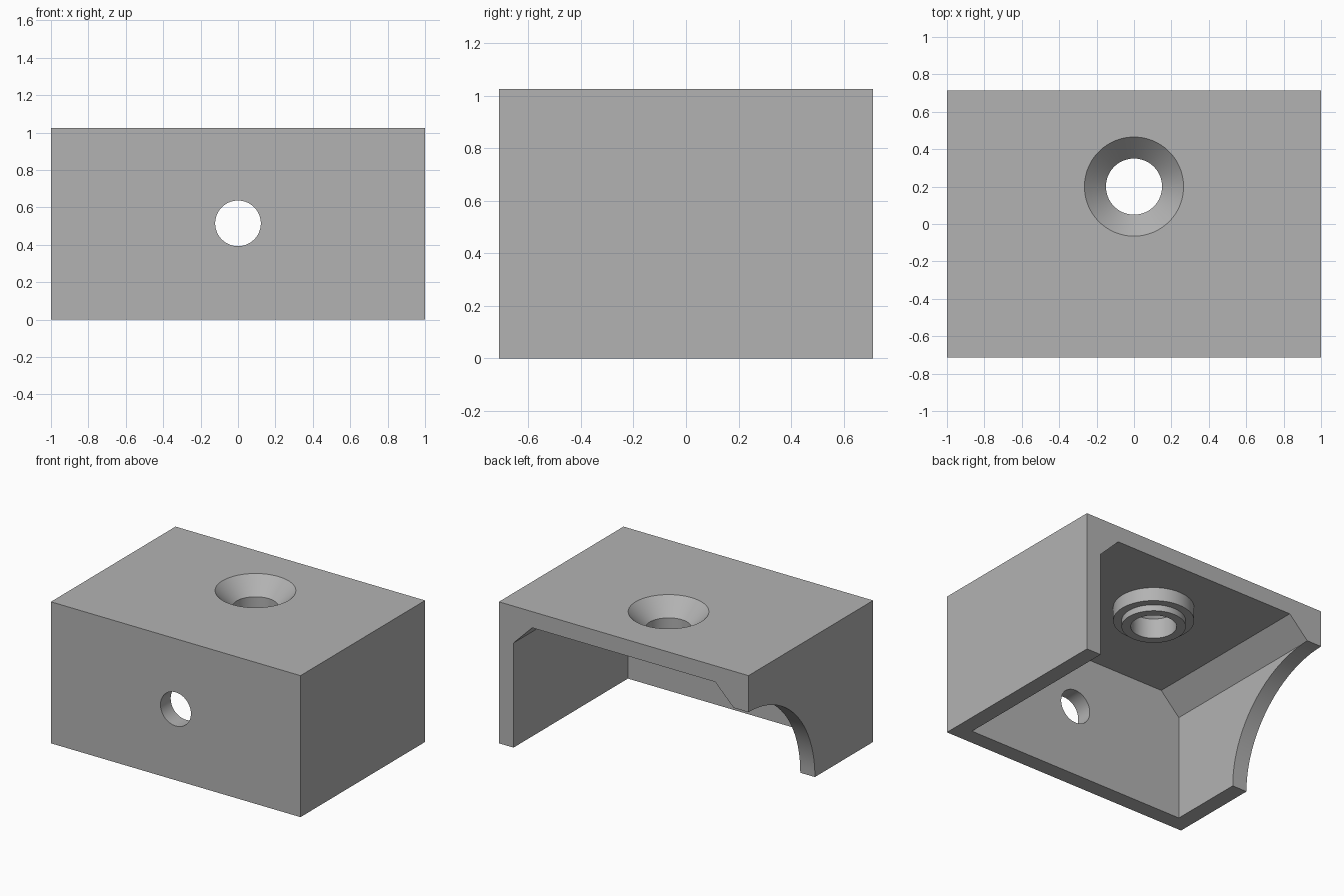
import bpy
import bmesh
from math import pi, radians
from mathutils import Matrix, Vector

if "Cube" in bpy.data.objects:
    bpy.data.objects.remove(bpy.data.objects["Cube"])

DEPTH, HEIGHT, WALL = 1.426, 1.025, 0.117
BACK = DEPTH / 2
CHAMFER = 0.15
INNER_X, CEILING = 1 - WALL, HEIGHT - WALL
BOLT_Y = 0.2

grey = bpy.data.materials.new("plain grey")
grey.use_nodes = True
colour = (0.45, 0.45, 0.45, 1)
grey.diffuse_color = colour
grey.node_tree.nodes["Principled BSDF"].inputs["Base Color"].default_value = colour


def make_object(name, bm):
    bmesh.ops.remove_doubles(bm, verts=bm.verts, dist=1e-5)
    bmesh.ops.recalc_face_normals(bm, faces=bm.faces)
    mesh = bpy.data.meshes.new(name)
    bm.to_mesh(mesh)
    bm.free()
    mesh.materials.append(grey)
    obj = bpy.data.objects.new(name, mesh)
    bpy.context.collection.objects.link(obj)
    return obj


def prism(name, outline, y_front, y_back):
    """Extrude an (x, z) outline along y."""
    bm = bmesh.new()
    face = bm.faces.new([bm.verts.new((x, y_front, z)) for x, z in outline])
    out = bmesh.ops.extrude_face_region(bm, geom=[face])
    moved = [v for v in out["geom"] if isinstance(v, bmesh.types.BMVert)]
    bmesh.ops.translate(bm, verts=moved, vec=(0, y_back - y_front, 0))
    return make_object(name, bm)


def lathe(name, outline, place, steps=96):
    """Turn an (r, z) outline about z, then place it."""
    bm = bmesh.new()
    verts = [bm.verts.new((r, 0, z)) for r, z in outline]
    edges = [bm.edges.new(pair) for pair in zip(verts, verts[1:])]
    bmesh.ops.spin(bm, geom=verts + edges, cent=(0, 0, 0), axis=(0, 0, 1),
                   angle=2 * pi, steps=steps)
    bmesh.ops.transform(bm, matrix=place, verts=bm.verts)
    return make_object(name, bm)


def rod(name, radius, low, high, place):
    return lathe(name, [(0, low), (radius, low), (radius, high), (0, high)], place)


def combine(target, other, operation):
    mod = target.modifiers.new(other.name, "BOOLEAN")
    mod.operation, mod.object, mod.solver = operation, other, "EXACT"
    other.hide_render = True
    bpy.context.view_layer.objects.active = target
    bpy.ops.object.modifier_apply(modifier=mod.name)
    bpy.data.objects.remove(other)


# Outer block
body = prism("bracket_body", [(-1, 0), (1, 0), (1, HEIGHT), (-1, HEIGHT)], -BACK, BACK)

# Cavity open below and behind, with chamfered upper sides
half = [(INNER_X, -0.1), (INNER_X, CEILING - CHAMFER), (INNER_X - CHAMFER, CEILING)]
cavity = prism("cavity", half + [(-x, z) for x, z in reversed(half)],
               -BACK + WALL, BACK + 0.1)
combine(body, cavity, "DIFFERENCE")

# Quarter-round cut in one side wall
arc_place = Matrix.Translation((0, BACK, 0)) @ Matrix.Rotation(pi / 2, 4, "Y")
combine(body, rod("side_arc", 0.76, -1.1, -0.8, arc_place), "DIFFERENCE")

# Stepped boss below the ceiling
bolt_place = Matrix.Translation(Vector((0, BOLT_Y, 0)))
boss = lathe("boss", [(0, 0.95), (0.265, 0.95), (0.265, 0.81),
                      (0.21, 0.81), (0.21, 0.765), (0, 0.765)], bolt_place)
combine(body, boss, "UNION")

# Countersunk hole through the top and boss
sink = lathe("countersink", [(0, 0.6), (0.15, 0.6), (0.15, 0.91),
                             (0.295, HEIGHT + 0.03), (0, HEIGHT + 0.03)], bolt_place)
combine(body, sink, "DIFFERENCE")

# Round hole in the front wall
front_place = Matrix.Translation((0, -BACK, 0.515)) @ Matrix.Rotation(pi / 2, 4, "X")
combine(body, rod("front_hole", 0.122, -0.3, 0.2, front_place), "DIFFERENCE")

bpy.ops.object.select_all(action="DESELECT")
body.select_set(True)
bpy.context.view_layer.objects.active = body
bpy.ops.object.shade_smooth_by_angle(angle=radians(30))
